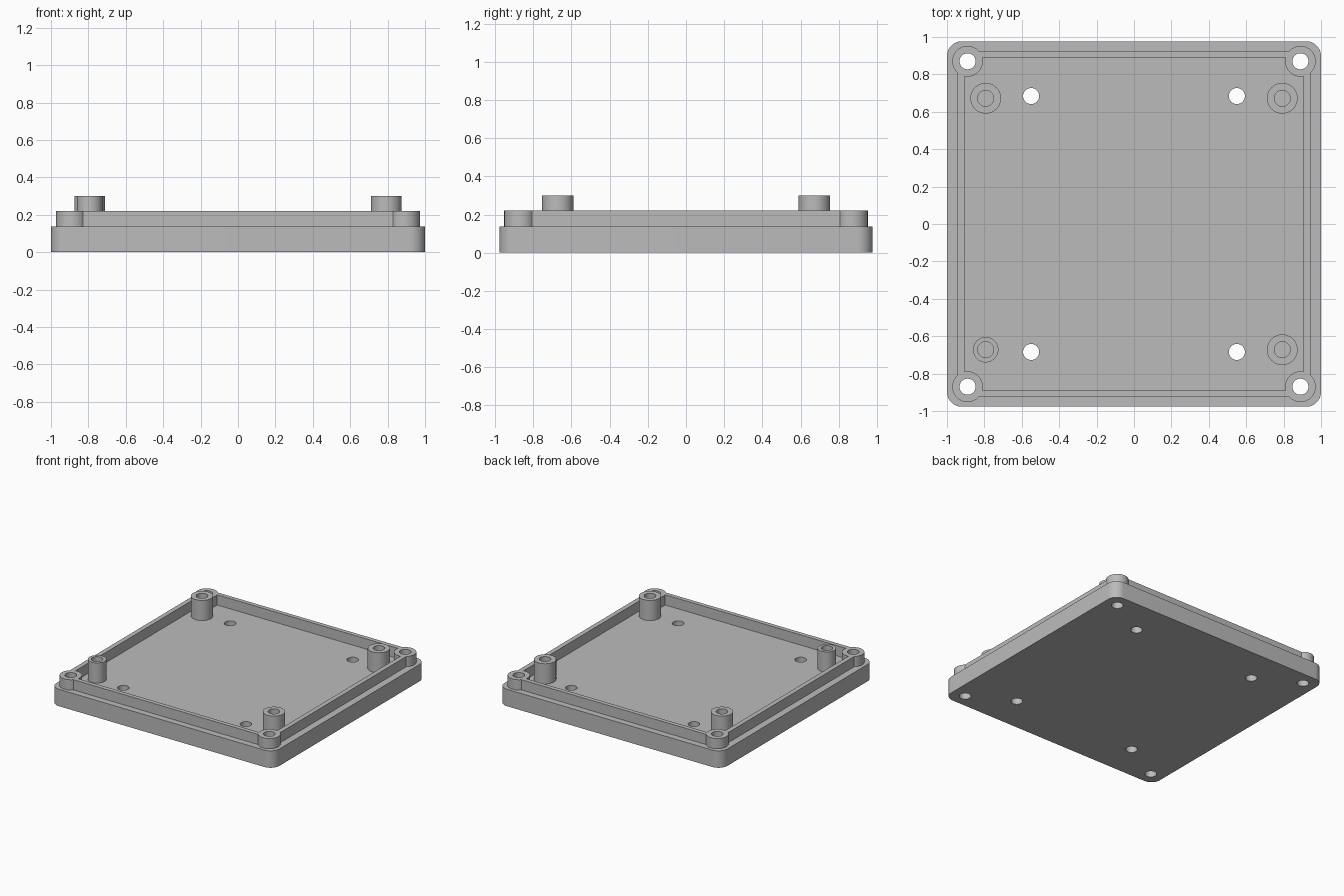
import bpy, bmesh
from math import pi, sin, cos, acos, asin

if "Cube" in bpy.data.objects:
    bpy.data.objects.remove(bpy.data.objects["Cube"])

grey = bpy.data.materials.new("plain grey")
grey.use_nodes = True
colour = (0.5, 0.5, 0.5, 1)
grey.diffuse_color = colour
grey.node_tree.nodes["Principled BSDF"].inputs["Base Color"].default_value = colour

HALF_X, HALF_Y = 1.0, 0.977
FLOOR, RIM_TOP, POST_TOP = 0.137, 0.22, 0.30
BOSS_X, BOSS_Y, BOSS_R = 0.89, 0.87, 0.082
HOLE_R = 0.043


def arc(cx, cy, r, start, end, steps=12):
    """Points along an arc from start to end angle."""
    angles = [start + (end - start) * i / steps for i in range(steps + 1)]
    return [(cx + r * cos(a), cy + r * sin(a)) for a in angles]


def circle(cx, cy, r):
    return arc(cx, cy, r, 0, 2 * pi, 40)[:-1]


def mirrored(quarter):
    """Closed loop from a corner running from the +x side to the +y side."""
    left = [(-x, y) for x, y in reversed(quarter)]
    half = quarter + left
    return half + [(-x, -y) for x, y in half]


def solid(name, loops, bottom, top):
    """Extrude nested outlines; inner outlines become holes."""
    curve = bpy.data.curves.new(name, "CURVE")
    curve.dimensions = "2D"
    curve.fill_mode = "BOTH"
    curve.extrude = (top - bottom) / 2
    for loop in loops:
        spline = curve.splines.new("POLY")
        spline.points.add(len(loop) - 1)
        for point, (x, y) in zip(spline.points, loop):
            point.co = (x, y, 0, 1)
        spline.use_cyclic_u = True
    obj = bpy.data.objects.new(name, curve)
    bpy.context.collection.objects.link(obj)
    bpy.ops.object.select_all(action="DESELECT")
    obj.select_set(True)
    bpy.context.view_layer.objects.active = obj
    bpy.ops.object.convert(target="MESH")
    obj = bpy.context.object
    bm = bmesh.new()
    bm.from_mesh(obj.data)
    bmesh.ops.remove_doubles(bm, verts=bm.verts, dist=0.0001)
    bmesh.ops.translate(bm, verts=bm.verts, vec=(0, 0, (top + bottom) / 2))
    bmesh.ops.recalc_face_normals(bm, faces=bm.faces)
    bm.to_mesh(obj.data)
    bm.free()
    obj.data.materials.clear()
    obj.data.materials.append(grey)
    bpy.ops.object.shade_smooth_by_angle()
    return obj


def boss_corner(wall_x, wall_y, inside):
    """Arc of a corner boss between the two wall faces it meets."""
    start = -acos((wall_x - BOSS_X) / BOSS_R)
    end = pi - asin((wall_y - BOSS_Y) / BOSS_R)
    if inside:
        end -= 2 * pi
    return mirrored(arc(BOSS_X, BOSS_Y, BOSS_R, start, end, 24))


signs = [(sx, sy) for sx in (-1, 1) for sy in (-1, 1)]
screw_holes = [circle(sx * BOSS_X, sy * BOSS_Y, HOLE_R) for sx, sy in signs]
floor_holes = [circle(sx * 0.55, sy * 0.684, HOLE_R) for sx, sy in signs]

# Rounded base plate with through holes
R = 0.08
plate = mirrored(arc(HALF_X - R, HALF_Y - R, R, 0, pi / 2))
solid("base_plate", [plate] + screw_holes + floor_holes, 0, FLOOR)

# Raised rim merged with the four corner screw bosses
outer = boss_corner(0.943, 0.925, False)
inner = boss_corner(0.905, 0.89, True)
solid("rim_with_corner_bosses", [outer, inner] + screw_holes, FLOOR, RIM_TOP)

# Hollow standoff posts, the front one at -x being slimmer
for sx, sy in signs:
    radius = 0.068 if (sx, sy) == (-1, -1) else 0.082
    x, y = sx * 0.793, sy * 0.672
    name = ("back" if sy > 0 else "front") + ("_left" if sx > 0 else "_right")
    solid(name + "_standoff", [circle(x, y, radius), circle(x, y, HOLE_R)],
          FLOOR, POST_TOP)
